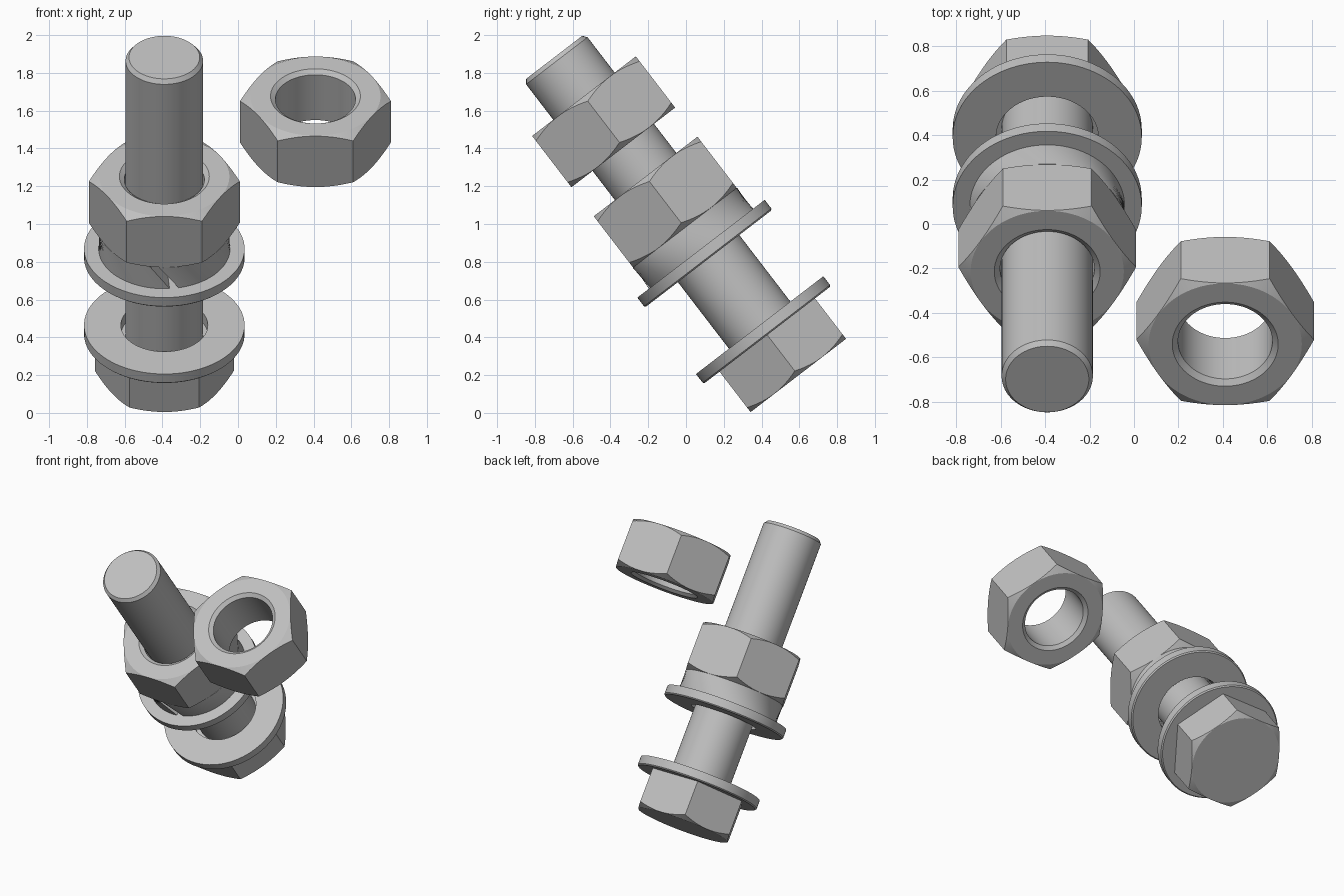
import bpy, bmesh
from math import sin, cos, tan, pi, radians
from mathutils import Matrix

cube = bpy.data.objects.get("Cube")
if cube:
    bpy.data.objects.remove(cube, do_unlink=True)

steel = bpy.data.materials.new("steel_grey")
steel.use_nodes = True
GREY = (0.527, 0.527, 0.527, 1)
steel.diffuse_color = GREY
steel.node_tree.nodes["Principled BSDF"].inputs["Base Color"].default_value = GREY

SEGMENTS = 96
TILT = Matrix.Rotation(radians(37.5), 4, 'X')
BOLT_X, NUT_X = -0.39, 0.41


def sweep(name, x, profile, start=0.0, span=2 * pi, lean=None, solid=False):
    """Sweep profile(angle) -> [(radius, height)] around the tilted axis."""
    ring = abs(span - 2 * pi) < 1e-6
    steps = SEGMENTS if ring else SEGMENTS + 1
    bm = bmesh.new()
    rows = []
    for i in range(steps):
        a = start + span * i / SEGMENTS
        row = []
        for r, h in profile(a):
            b = a + (lean(h) if lean else 0)
            row.append(bm.verts.new((r * cos(b), r * sin(b), h)))
        rows.append(row)
    n = len(rows[0])
    for i in range(steps if ring else steps - 1):
        p, q = rows[i], rows[(i + 1) % steps]
        for j in range(n - 1 if solid else n):
            k = (j + 1) % n
            bm.faces.new((p[j], q[j], q[k], p[k]))
    if not ring:
        bm.faces.new(rows[0])
        bm.faces.new(rows[-1])
    bmesh.ops.remove_doubles(bm, verts=bm.verts[:], dist=1e-5)
    bmesh.ops.recalc_face_normals(bm, faces=bm.faces[:])
    mesh = bpy.data.meshes.new(name)
    bm.to_mesh(mesh)
    bm.free()
    mesh.materials.append(steel)
    obj = bpy.data.objects.new(name, mesh)
    bpy.context.collection.objects.link(obj)
    obj.matrix_world = Matrix.Translation((x, 0.471, 0.359)) @ TILT
    bpy.ops.object.select_all(action='DESELECT')
    obj.select_set(True)
    bpy.context.view_layer.objects.active = obj
    bpy.ops.object.shade_smooth_by_angle(angle=radians(20))
    return obj


def hex_edge(a, apothem):
    """Hexagon radius, chamfer circle and chamfer drop at an angle."""
    r = apothem / cos((a % (pi / 3)) - pi / 6)
    circle = apothem * 0.995
    return r, circle, (r - circle) * tan(radians(31))


# Hexagonal nut, chamfered at both ends, with a countersunk bore
def nut(name, x, bottom, top):
    bore, sink, depth = 0.212, 0.238, 0.02

    def profile(a):
        r, c, d = hex_edge(a, 0.346)
        return [(bore, bottom + depth), (sink, bottom), (c, bottom),
                (r, bottom + d), (r, top - d), (c, top),
                (sink, top), (bore, top - depth)]
    sweep(name, x, profile)


# Flat washer with a slightly broken lower rim
def washer(name, bottom, top):
    outer, hole, rim = 0.425, 0.23, 0.008
    sweep(name, BOLT_X, lambda a: [
        (hole, bottom), (outer - rim, bottom), (outer, bottom + rim),
        (outer, top), (hole, top)])


# Bolt head, chamfered on its outer face
def head_profile(a):
    r, c, d = hex_edge(a, 0.3185)
    return [(0, -0.203), (c, -0.203), (r, -0.203 + d), (r, 0.067), (0, 0.067)]


sweep("bolt_head", BOLT_X, head_profile, solid=True)

# Plain shank with a chamfered tip
sweep("bolt_shank", BOLT_X, lambda a: [
    (0, 0.06), (0.205, 0.06), (0.205, 1.897), (0.187, 1.92), (0, 1.92)], solid=True)

washer("lower_washer", 0.067, 0.133)
washer("upper_washer", 0.577, 0.643)

# Split spring washer with a slanted gap at the front
LOW, HIGH, GAP = 0.643, 0.783, 0.14
sweep("spring_washer", BOLT_X,
      lambda a: [(0.225, LOW), (0.348, LOW), (0.348, HIGH), (0.225, HIGH)],
      start=-pi / 2 + GAP / 2, span=2 * pi - GAP,
      lean=lambda h: 0.3 * ((LOW + HIGH) / 2 - h) / (HIGH - LOW))

nut("fitted_nut", BOLT_X, 0.783, 1.125)
nut("loose_nut", NUT_X, 1.319, 1.661)
